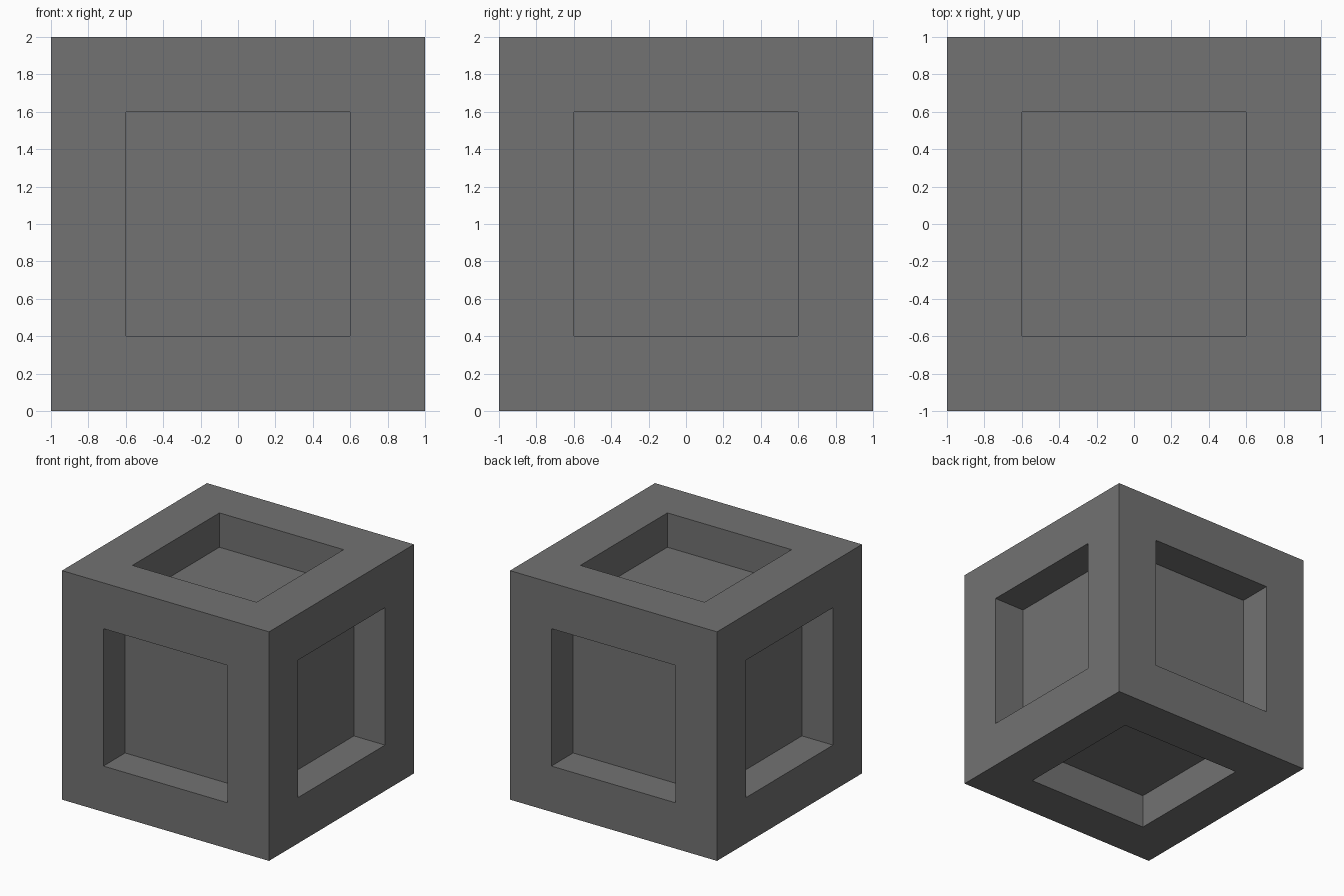
import bpy
import bmesh
from mathutils import Matrix

if "Cube" in bpy.data.objects:
    bpy.data.objects.remove(bpy.data.objects["Cube"])

SIZE = 2.0      # cube edge
BORDER = 0.4    # frame width around each recess
DEPTH = 0.3     # recess depth

grey = bpy.data.materials.new("dark grey")
grey.diffuse_color = (0.17, 0.17, 0.17, 1.0)
grey.use_nodes = True
grey.node_tree.nodes["Principled BSDF"].inputs["Base Color"].default_value = grey.diffuse_color

# Cube standing on the ground
bm = bmesh.new()
bmesh.ops.create_cube(bm, size=SIZE, matrix=Matrix.Translation((0, 0, SIZE / 2)))

# Square recess in the middle of every side
panels = bm.faces[:]
bmesh.ops.inset_individual(bm, faces=panels, thickness=BORDER, use_even_offset=True)
for panel in bmesh.ops.extrude_discrete_faces(bm, faces=panels)["faces"]:
    panel.normal_update()
    bmesh.ops.translate(bm, verts=panel.verts[:], vec=panel.normal * -DEPTH)
bmesh.ops.recalc_face_normals(bm, faces=bm.faces[:])

mesh = bpy.data.meshes.new("recessed_cube")
bm.to_mesh(mesh)
bm.free()
mesh.materials.append(grey)
cube = bpy.data.objects.new("recessed_cube", mesh)
bpy.context.collection.objects.link(cube)
